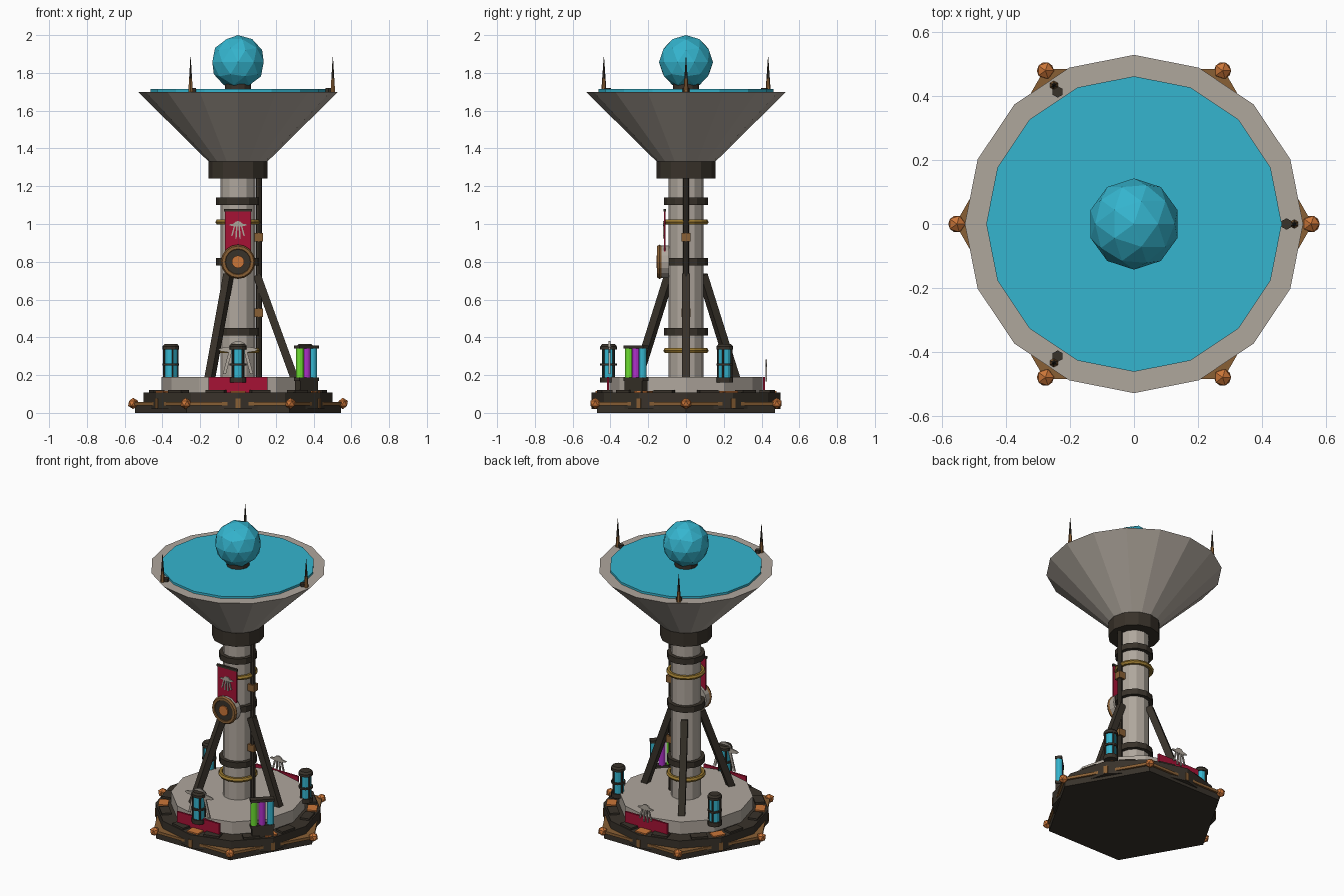
import bpy
from math import sin, cos, pi, radians
from mathutils import Vector

cube = bpy.data.objects.get("Cube")
if cube:
    bpy.data.objects.remove(cube, do_unlink=True)


def material(name, r, g, b):
    m = bpy.data.materials.new(name)
    m.use_nodes = True
    m.diffuse_color = (r, g, b, 1)
    m.node_tree.nodes["Principled BSDF"].inputs["Base Color"].default_value = (r, g, b, 1)
    return m


DARK = material("dark_iron", .04, .032, .023)
STONE = material("pale_stone", .43, .385, .335)
CYAN = material("cyan_glow", .035, .46, .62)
BROWN = material("brown_trim", .25, .115, .035)
ORANGE = material("orange_copper", .6, .18, .04)
GOLD = material("old_gold", .32, .19, .03)
RED = material("crimson_cloth", .38, .006, .035)
GREEN = material("green_fluid", .15, .72, .03)
PURPLE = material("purple_fluid", .42, .03, .58)


def finish(name, mat):
    ob = bpy.context.object
    ob.name = name
    ob.data.materials.append(mat)
    return ob


def cyl(name, mat, r, z0, z1, sides=12, top=None, at=(0, 0), turn=0):
    bpy.ops.mesh.primitive_cone_add(vertices=sides, radius1=r, radius2=r if top is None else top,
                                    depth=z1 - z0, location=(*at, (z0 + z1) / 2),
                                    rotation=(0, 0, radians(turn)))
    return finish(name, mat)


def box(name, mat, size, loc, turn=0):
    bpy.ops.mesh.primitive_cube_add(size=1, location=loc, rotation=(0, 0, radians(turn)))
    bpy.context.object.scale = size
    return finish(name, mat)


def beam(name, mat, a, b, width):
    a, b = Vector(a), Vector(b)
    ob = box(name, mat, (width, width, (b - a).length), (a + b) / 2)
    ob.rotation_euler = (b - a).to_track_quat('Z', 'Y').to_euler()
    return ob


def facing_disc(name, mat, r, y0, y1, z):
    bpy.ops.mesh.primitive_cylinder_add(vertices=16, radius=r, depth=y1 - y0,
                                        location=(0, (y0 + y1) / 2, z), rotation=(pi / 2, 0, 0))
    return finish(name, mat)


def torus(name, mat, major, minor, loc, rot=(0, 0, 0)):
    bpy.ops.mesh.primitive_torus_add(major_segments=16, minor_segments=6, major_radius=major,
                                     minor_radius=minor, location=loc, rotation=rot)
    return finish(name, mat)


def ball(name, mat, r, loc, level):
    bpy.ops.mesh.primitive_ico_sphere_add(subdivisions=level, radius=r, location=loc)
    return finish(name, mat)


def polar(r, deg):
    return r * cos(radians(deg)), r * sin(radians(deg))


def fringe_ornament(name, y, z, s):
    """Flat dome with a brim and splayed fringe strips, s = width."""
    dome = [(.25 * s * cos(t * pi / 6), .22 * s * sin(t * pi / 6)) for t in range(7)]
    brim = [(.5 * s * cos(t * pi / 6), .08 * s * sin(t * pi / 6)) for t in range(12)]
    shapes = [dome, brim]
    for k in (-1.5, -.5, .5, 1.5):
        a, b, w = k * .12 * s, k * .23 * s, .04 * s
        drop = (.62 if abs(k) > 1 else .75) * s
        shapes.append([(a - w, 0), (b - w, -drop), (b + w, -drop), (a + w, 0)])
    verts, faces = [], []
    for shape in shapes:
        faces.append(range(len(verts), len(verts) + len(shape)))
        verts += [(x, y, z + h) for x, h in shape]
    mesh = bpy.data.meshes.new(name)
    mesh.from_pydata(verts, [], [list(f) for f in faces])
    ob = bpy.data.objects.new(name, mesh)
    bpy.context.collection.objects.link(ob)
    mesh.materials.append(STONE)
    mod = ob.modifiers.new("thickness", 'SOLIDIFY')
    mod.thickness = .008
    mod.offset = 0


# Stepped base
cyl("hex_foot", DARK, .545, 0, .05, 6, turn=30)
cyl("hex_trim", BROWN, .56, .04, .058, 6, turn=30)
cyl("dark_plinth", DARK, .5, .02, .108)
cyl("stone_plinth", STONE, .405, .1, .19)
for i in range(6):
    ball("corner_knob", ORANGE, .03, (*polar(.555, 60 * i), .05), 1)
    mid = 60 * i + 30
    box("copper_plate", ORANGE, (.06, .08, .012), (*polar(.45, mid), .111), mid)
    box("copper_stud", BROWN, (.012, .025, .05), (*polar(.495, mid), .05), mid)
    for off in (-15, 15):
        box("plinth_block", DARK, (.06, .1, .02), (*polar(.445, 60 * i + off), .11), 60 * i + off)

# Column, bands and rings
cyl("column", STONE, .092, .18, 1.26)
for z in (.43, .8, 1.12):
    cyl("column_band", DARK, .116, z - .019, z + .019)
for z in (.33, 1.01):
    torus("gold_ring", GOLD, .105, .015, (0, 0, z))
cyl("dish_collar", DARK, .157, 1.24, 1.33)

# Side pipe with clamps
cyl("side_pipe", DARK, .016, .19, 1.25, 8, at=(.11, 0))
for z in (.53, .93):
    box("pipe_clamp", BROWN, (.045, .045, .045), (.11, 0, z))

# Dish, glowing pool and orb
cyl("dish", STONE, .155, 1.33, 1.7, 16, top=.53)
cyl("dish_pool", CYAN, .463, 1.69, 1.714, 16)
cyl("orb_stand", DARK, .07, 1.71, 1.745)
ball("orb", CYAN, .143, (0, 0, 1.857), 2)

# Three slanted struts and three rim spikes
for a in (0, 120, 240):
    beam("strut", DARK, (*polar(.3, a), .18), (*polar(.1, a), .73), .042)
    cyl("spike_foot", DARK, .018, 1.7, 1.72, 6, at=polar(.478, a))
    cyl("rim_spike", BROWN, .014, 1.7, 1.77, 6, top=.009, at=polar(.502, a))
    cyl("spike_tip", DARK, .009, 1.77, 1.885, 6, top=.001, at=polar(.502, a))

# Caged cyan canisters
for a in (30, 150, 270):
    x, y = polar(.41, a)
    cyl("canister_glass", CYAN, .034, .17, .35, at=(x, y))
    for z0, z1 in ((.16, .188), (.25, .262), (.335, .352)):
        cyl("canister_band", DARK, .044, z0, z1, at=(x, y))
    cyl("canister_lid", DARK, .044, .352, .364, at=(x, y), top=.034)
    for k in range(4):
        dx, dy = polar(.037, a + 45 + 90 * k)
        cyl("canister_rod", DARK, .006, .17, .35, 6, at=(x + dx, y + dy))

# Rack of three coloured tubes
for k, mat in ((-1, GREEN), (0, PURPLE), (1, CYAN)):
    cyl("fluid_tube", mat, .021, .185, .345, at=(.363 + k * .035, -.265 + k * .036))
for z in (.178, .349):
    box("rack_bar", DARK, (.145, .042, .018), (.363, -.265, z), 45)
box("rack_foot", DARK, (.13, .04, .08), (.363, -.265, .135), 45)

# Cloth panels on the base, front and back
for side in (-1, 1):
    box("base_cloth", RED, (.31, .012, .085), (0, side * .413, .148))
fringe_ornament("front_ornament", -.405, .335, .21)
fringe_ornament("back_ornament", .424, .255, .12)

# Hanging banner
box("hanging_banner", RED, (.14, .009, .22), (0, -.112, .965))
beam("banner_rod", DARK, (-.075, -.112, 1.072), (.075, -.112, 1.072), .014)
fringe_ornament("banner_ornament", -.119, .995, .095)

# Round dial on the column
facing_disc("dial_body", STONE, .085, -.135, -.09, .8)
facing_disc("dial_face", DARK, .074, -.148, -.13, .8)
torus("dial_rim", BROWN, .076, .015, (0, -.14, .8), (pi / 2, 0, 0))
facing_disc("dial_hub", ORANGE, .033, -.156, -.14, .8)
